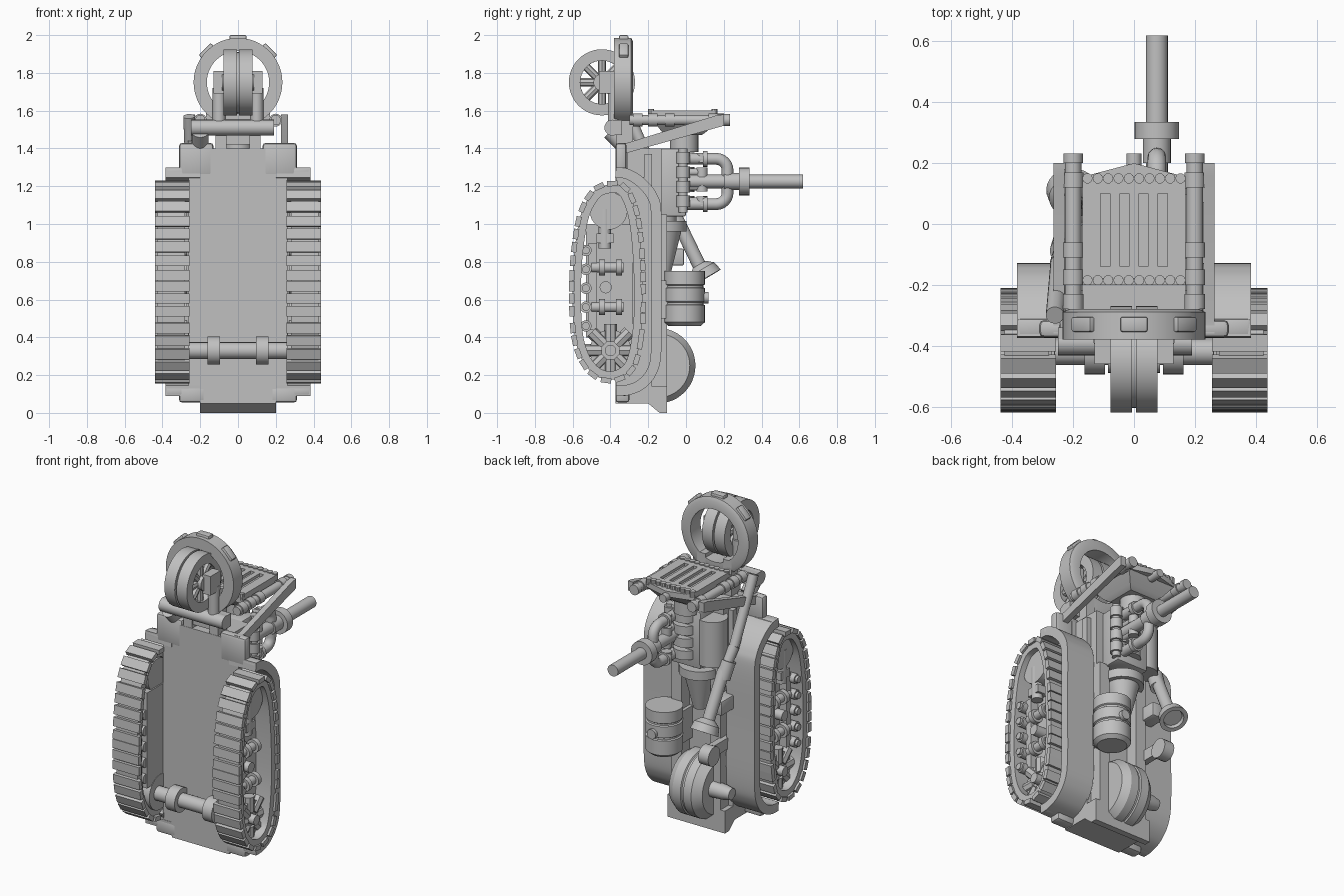
import bpy, bmesh
from math import sin, cos, pi
from mathutils import Vector, Matrix

cube = bpy.data.objects.get("Cube")
if cube:
    bpy.data.objects.remove(cube)

grey = bpy.data.materials.new("plain grey")
grey.use_nodes = True
tone = (0.53, 0.53, 0.53, 1)
grey.diffuse_color = tone
grey.node_tree.nodes["Principled BSDF"].inputs["Base Color"].default_value = tone
made = []


def finish(name, bm):
    bmesh.ops.recalc_face_normals(bm, faces=bm.faces)
    mesh = bpy.data.meshes.new(name)
    bm.to_mesh(mesh)
    bm.free()
    mesh.materials.append(grey)
    ob = bpy.data.objects.new(name, mesh)
    bpy.context.collection.objects.link(ob)
    made.append(ob)
    return ob


def box(name, x, y, z, bevel=0):
    bm = bmesh.new()
    size = Matrix.Diagonal((x[1] - x[0], y[1] - y[0], z[1] - z[0], 1))
    mid = Matrix.Translation((sum(x) / 2, sum(y) / 2, sum(z) / 2))
    bmesh.ops.create_cube(bm, size=1, matrix=mid @ size)
    if bevel:
        bmesh.ops.bevel(bm, geom=bm.edges[:], offset=bevel, segments=2, affect='EDGES', profile=0.5)
    return finish(name, bm)


def lathe(name, origin, axis, profile, n=32, hollow=False):
    """Spin (radius, height) pairs around an axis; hollow joins last to first."""
    bm = bmesh.new()
    turn = Vector(axis).to_track_quat('Z', 'Y')
    rings = [[bm.verts.new(Vector(origin) + turn @ Vector((r * cos(2 * pi * i / n), r * sin(2 * pi * i / n), h)))
              for i in range(n)] for r, h in profile]
    pairs = list(zip(rings, rings[1:]))
    if hollow:
        pairs.append((rings[-1], rings[0]))
    else:
        bm.faces.new(rings[0])
        bm.faces.new(rings[-1])
    for a, b in pairs:
        for i in range(n):
            j = (i + 1) % n
            bm.faces.new((a[i], a[j], b[j], b[i]))
    return finish(name, bm)


def rod(name, a, b, r, n=20):
    d = Vector(b) - Vector(a)
    return lathe(name, a, d, [(r, 0), (r, d.length)], n)


def prism(name, outline, x0, x1):
    """Extrude a (y, z) outline along x."""
    bm = bmesh.new()
    face = bm.faces.new([bm.verts.new((x0, y, z)) for y, z in outline])
    new = bmesh.ops.extrude_face_region(bm, geom=[face])["geom"]
    bmesh.ops.translate(bm, vec=(x1 - x0, 0, 0), verts=[v for v in new if isinstance(v, bmesh.types.BMVert)])
    return finish(name, bm)


def smooth(points, closed, steps=8):
    """Catmull-Rom curve through (y, z) points."""
    p = [Vector(q) for q in points]
    n, out = len(p), []
    get = (lambda i: p[i % n]) if closed else (lambda i: p[max(0, min(n - 1, i))])
    for i in range(n if closed else n - 1):
        a, b, c, d = (get(i + k) for k in (-1, 0, 1, 2))
        for s in range(steps):
            t = s / steps
            out.append(0.5 * (2 * b + (c - a) * t + (2 * a - 5 * b + 4 * c - d) * t * t + (3 * b - a - 3 * c + d) * t ** 3))
    return out if closed else out + [p[-1]]


def inward(path, i, closed):
    n = len(path)
    a, b = (path[i - 1], path[(i + 1) % n]) if closed else (path[max(i - 1, 0)], path[min(i + 1, n - 1)])
    t = (b - a).normalized()
    return t, Vector((-t.y, t.x))


def ribbon(name, path, thick, x0, x1, closed):
    """Thick strip following a counter-clockwise (y, z) path."""
    bm = bmesh.new()
    rows = []
    for i, p in enumerate(path):
        q = p + inward(path, i, closed)[1] * thick
        rows.append([bm.verts.new(c) for c in ((x0, *p), (x1, *p), (x1, *q), (x0, *q))])
    for a, b in list(zip(rows, rows[1:])) + ([(rows[-1], rows[0])] if closed else []):
        for k in range(4):
            bm.faces.new((a[k], a[(k + 1) % 4], b[(k + 1) % 4], b[k]))
    if not closed:
        bm.faces.new(rows[0])
        bm.faces.new(rows[-1])
    return finish(name, bm)


def pipe(name, points, r):
    curve = bpy.data.curves.new(name, 'CURVE')
    curve.dimensions = '3D'
    curve.bevel_depth, curve.bevel_resolution, curve.use_fill_caps = r, 4, True
    line = curve.splines.new('POLY')
    line.points.add(len(points) - 1)
    for p, c in zip(line.points, points):
        p.co = (*c, 1)
    curve.materials.append(grey)
    bpy.context.collection.objects.link(bpy.data.objects.new(name, curve))


# hull: front plate, floor and two frame rails
arch = smooth([(-.37, .09), (-.3, .095), (-.22, .13), (-.155, .21), (-.13, .34), (-.13, .7), (-.13, 1.05),
               (-.155, 1.16), (-.22, 1.24), (-.3, 1.29), (-.37, 1.3)], False)
box("hull_plate", (-.2, .2), (-.372, -.18), (.05, 1.25))
box("upper_plate", (-.2, .2), (-.372, -.31), (1.2, 1.4))
box("upper_cowl", (-.17, .17), (-.31, -.13), (1.03, 1.4))
prism("hull_sill", [(-.2, .05), (-.14, 0), (-.1, 0), (-.1, .14), (-.2, .14)], -.2, .2)
for s, side in ((1, "left"), (-1, "right")):
    def mx(a, b):
        return tuple(sorted((s * a, s * b)))
    prism(side + "_hull_wall", arch, *mx(.19, .262))
    box(side + "_frame_rail", mx(.1, .17), (-.2, -.1), (.05, 1.05))
    ribbon(side + "_fender", arch, .055, *mx(.2, .385), False)
    box(side + "_fender_top_lip", mx(.25, .385), (-.372, -.31), (1.25, 1.3), .012)
    box(side + "_fender_bottom_lip", mx(.25, .385), (-.372, -.31), (.09, .14), .012)
    box(side + "_shoulder", mx(.13, .312), (-.373, -.315), (1.25, 1.43), .018)
    box(side + "_foot", mx(.17, .312), (-.373, -.3), (.055, .14), .015)
    box(side + "_cowl_rib", mx(.16, .2), (-.22, -.18), (1.2, 1.37))

    # crawler track: band and evenly spaced pads
    loop = smooth([(-.39, 1.21), (-.48, 1.18), (-.55, 1.07), (-.585, .9), (-.6, .7), (-.595, .45), (-.56, .3),
                   (-.49, .205), (-.4, .175), (-.31, .21), (-.26, .3), (-.232, .5), (-.232, .75), (-.25, .98),
                   (-.28, 1.11), (-.325, 1.19)], True)
    ribbon(side + "_track_band", loop, .045, *mx(.28, .425), True)
    lengths = [0]
    for i in range(len(loop)):
        lengths.append(lengths[-1] + (loop[(i + 1) % len(loop)] - loop[i]).length)
    bm = bmesh.new()
    for k in range(34):
        i = min(range(len(loop)), key=lambda j: abs(lengths[j] - lengths[-1] * k / 34))
        t, nrm = inward(loop, i, True)
        c = loop[i] - nrm * .004
        m = Matrix(((.182, 0, 0, s * .348), (0, t.x * .055, nrm.x * .028, c.x), (0, t.y * .055, nrm.y * .028, c.y), (0, 0, 0, 1)))
        bmesh.ops.create_cube(bm, size=1, matrix=m)
    finish(side + "_track_pads", bm)

    # running gear inside the track
    def gear(name, y, z, r, a, b):
        rod(side + name, (s * a, y, z), (s * b, y, z), r, n=28)
    gear("_sprocket", -.4, .33, .11, .26, .37)
    gear("_sprocket_hub", -.4, .33, .03, .36, .41)
    for k in range(8):
        d = Vector((0, cos(k * pi / 4), sin(k * pi / 4)))
        c = Vector((s * .355, -.4, .33))
        rod(side + "_sprocket_tooth", c + d * .045, c + d * .14, .034, n=8)
    gear("_idler", -.41, 1.07, .1, .27, .39)
    box(side + "_track_frame", mx(.262, .32), (-.53, -.28), (.4, 1.0))
    box(side + "_roller_rail", mx(.3, .37), (-.515, -.47), (.44, .9))
    for k in range(5):
        gear("_roller", -.53, .46 + k * .1, .03, .27, .4)
        gear("_roller_cap", -.53, .46 + k * .1, .02, .4, .415)
    for z in (.56, .77):
        rod(side + "_spring", (s * .36, -.5, z), (s * .36, -.33, z), .026)
        for y in (-.46, -.37):
            rod(side + "_spring_collar", (s * .36, y, z), (s * .36, y + .03, z), .042)
    gear("_center_pin", -.425, .665, .032, .3, .39)
    rod(side + "_tensioner", (s * .36, -.43, .87), (s * .36, -.43, 1.08), .033)
    box(side + "_tensioner_block", mx(.3, .39), (-.475, -.385), (.9, .95))

    # hood braces
    prism(side + "_diagonal_beam", [(-.36, 1.36), (-.3, 1.38), (.2, 1.52), (.2, 1.58), (.16, 1.575), (-.31, 1.43), (-.36, 1.43)],
          *mx(.228, .264))
    rod(side + "_hood_rod", (s * .2, -.3, 1.55), (s * .2, .2, 1.55), .027)
    rod(side + "_hood_rod_cap", (s * .2, .2, 1.55), (s * .2, .232, 1.55), .032)
    for y in (-.28, -.2, -.11, .12):
        rod(side + "_hood_rod_collar", (s * .2, y, 1.55), (s * .2, y + .05, 1.55), .034)

    # small wheel bracket, ring leg and axle collar
    box(side + "_wheel_bracket", mx(.075, .13), (-.46, -.36), (1.69, 1.81))
    rod(side + "_wheel_post", (s * .1, -.38, 1.5), (s * .1, -.38, 1.72), .034)
    rod(side + "_axle_collar", (s * .095, -.42, .33), (s * .162, -.42, .33), .075, n=28)
    box(side + "_ring_leg", mx(.06, .12), (-.37, -.28), (1.4, 1.62))

rod("front_axle", (-.28, -.42, .33), (.28, -.42, .33), .044)

# upright ring with lugs
lathe("upright_ring", (0, -.38, 1.75), (0, 1, 0), [(.235, 0), (.235, .09), (.215, .1), (.165, .1), (.165, 0)], 48, True)
for k in (-1, 0, 1):
    lug = box("ring_lug", (-.045, .045), (-.355, -.305), (.2, .25), .008)
    lug.matrix_world = Matrix.Translation((0, 0, 1.75)) @ Matrix.Rotation(k * pi / 4, 4, 'Y')
box("ring_base", (-.12, .12), (-.36, -.29), (1.42, 1.56))
rod("cross_bar", (-.25, -.39, 1.51), (.19, -.39, 1.51), .042)
box("cross_bar_block", (-.25, .19), (-.4, -.34), (1.47, 1.55))
rod("bar_joint", (-.2, -.4, 1.49), (-.2, -.33, 1.42), .045)

# spoked small wheel
for x in (-.078, .006):
    lathe("wheel_rim", (x, -.445, 1.75), (1, 0, 0), [(.175, 0), (.175, .072), (.115, .072), (.115, 0)], 48, True)
lathe("wheel_core", (-.02, -.445, 1.75), (1, 0, 0), [(.16, 0), (.16, .04), (.115, .04), (.115, 0)], 40, True)
rod("wheel_hub", (-.085, -.445, 1.75), (.085, -.445, 1.75), .045)
for k in range(8):
    d = Vector((0, cos(k * pi / 4), sin(k * pi / 4)))
    for x in (-.045, .045):
        c = Vector((x, -.445, 1.75))
        rod("wheel_spoke", c + d * .03, c + d * .13, .022, n=8)

# radiator hood with slats and rivets
bm = bmesh.new()
plate = bm.faces.new([bm.verts.new((x, y, 1.55)) for x, y in ((-.17, -.2), (.17, -.2), (.17, .155), (0, .2), (-.17, .155))])
top = bmesh.ops.extrude_face_region(bm, geom=[plate])["geom"]
bmesh.ops.translate(bm, vec=(0, 0, .035), verts=[v for v in top if isinstance(v, bmesh.types.BMVert)])
finish("radiator_plate", bm)
for x in (-.0625, 0, .0625):
    box("radiator_slat", (x - .017, x + .017), (-.14, .1), (1.58, 1.602))
for x in (-.14, .14):
    box("radiator_side_border", (x - .03, x + .03), (-.18, .15), (1.58, 1.602))
for y in ((-.18, -.14), (.1, .15)):
    box("radiator_end_border", (-.17, .17), y, (1.58, 1.602))
for i in range(10):
    for y in (-.185, .15):
        rod("radiator_rivet", (-.153 + i * .034, y, 1.57), (-.153 + i * .034, y, 1.608), .017, n=10)
shroud = lathe("radiator_shroud", (0, 0, 0), (0, 0, 1), [(.13, 1.47), (.17, 1.49), (.235, 1.552)], 4)
shroud.matrix_world = Matrix.Translation((0, -.01, 0)) @ Matrix.Rotation(pi / 4, 4, 'Z')
rod("radiator_neck", (0, -.01, 1.38), (0, -.01, 1.48), .075, n=28)
rod("hood_latch", (0, .15, 1.55), (0, .232, 1.55), .025)

# engine block and stacked cylinders
box("engine_block", (-.1, .12), (-.14, .0), (1.04, 1.4), .01)
for i in range(4):
    z = 1.12 + i * .077
    rod("engine_fin", (.02, -.03, z - .028), (.02, -.03, z + .028), .075)
    rod("engine_port", (.075, .0, z), (.075, .1, z), .02)
    rod("port_flange", (.075, .085, z - .025), (.075, .085, z + .025), .03)
    rod("valve_cap", (.12, -.015, z - .03), (.12, -.015, z + .03), .036)
rod("valve_rod", (.12, -.015, 1.06), (.12, -.015, 1.4), .024)
rod("rear_tank", (-.13, -.08, 1.07), (-.13, -.08, 1.355), .088, n=32)

# manifold and exhaust
arc = [(.075, .16 + .06 * sin(a * pi / 12), 1.285 + .06 * cos(a * pi / 12)) for a in range(7)]
pipe("manifold", [(.075, 0, 1.345)] + arc + [(x, y, 2.45 - z) for x, y, z in reversed(arc)] + [(.075, 0, 1.105)], .031)
for z in (1.345, 1.105):
    rod("manifold_flange", (.075, .09, z), (.075, .115, z), .042)
rod("exhaust_pipe", (.075, -.02, 1.225), (.075, .62, 1.225), .036, n=28)
rod("exhaust_collar", (.075, .28, 1.225), (.075, .335, 1.225), .073, n=32)
rod("exhaust_sleeve", (.075, .2, 1.225), (.075, .28, 1.225), .046, n=28)

# funnel, ribbed drum and slanted tube
lathe("funnel", (-.015, -.12, 0), (0, 0, 1), [(.04, .74), (.05, .78), (.095, .96), (.123, .96), (.123, 1.015), (.07, 1.015), (.07, 1.06)], 32)
lathe("ribbed_drum", (.157, -.008, 0), (0, 0, 1), [(.085, .46), (.108, .48), (.108, .57), (.1, .575), (.1, .585), (.108, .59),
      (.108, .66), (.1, .665), (.1, .675), (.108, .68), (.108, .75)], 32)
rod("drum_knob", (.16, .08, .61), (.16, .118, .61), .03)
box("drum_mount", (.08, .2), (-.19, -.05), (.5, .7))
rod("slanted_tube_upper", (-.26, -.3, 1.57), (-.245, -.13, 1.18), .03)
rod("slanted_tube_middle", (-.245, -.13, 1.18), (-.22, -.05, 1.03), .032)
rod("slanted_tube_lower", (-.222, -.06, 1.05), (-.203, .09, .74), .036)
rod("tube_joint", (-.232, -.09, 1.1), (-.22, -.05, 1.0), .045)
lathe("tube_foot", (-.205, .07, .785), (.02, .5, -.85), [(.04, 0), (.075, .03), (.085, .08), (.06, .08), (.055, .06)], 28)
rod("tube_hook", (-.22, .035, .54), (-.15, .035, .54), .06)
box("hook_arm", (-.2, -.16), (-.2, .035), (.52, .59))
box("tube_bracket", (-.24, -.15), (-.19, -.01), (.78, .87), .01)

# big rear drum wheel
lathe("rear_wheel", (-.12, -.15, .25), (1, 0, 0), [(.16, 0), (.2, .05), (.2, .105), (.192, .11), (.192, .12), (.2, .125),
      (.2, .18), (.17, .225)], 48)
lathe("rear_wheel_knob", (-.1, -.1, .26), (-1, 0, 0), [(.05, 0), (.045, .1), (.035, .15)], 24)

# keep hard edges crisp, round parts smooth
bpy.ops.object.select_all(action='DESELECT')
for ob in made:
    ob.select_set(True)
bpy.context.view_layer.objects.active = made[0]
bpy.ops.object.shade_smooth_by_angle()
